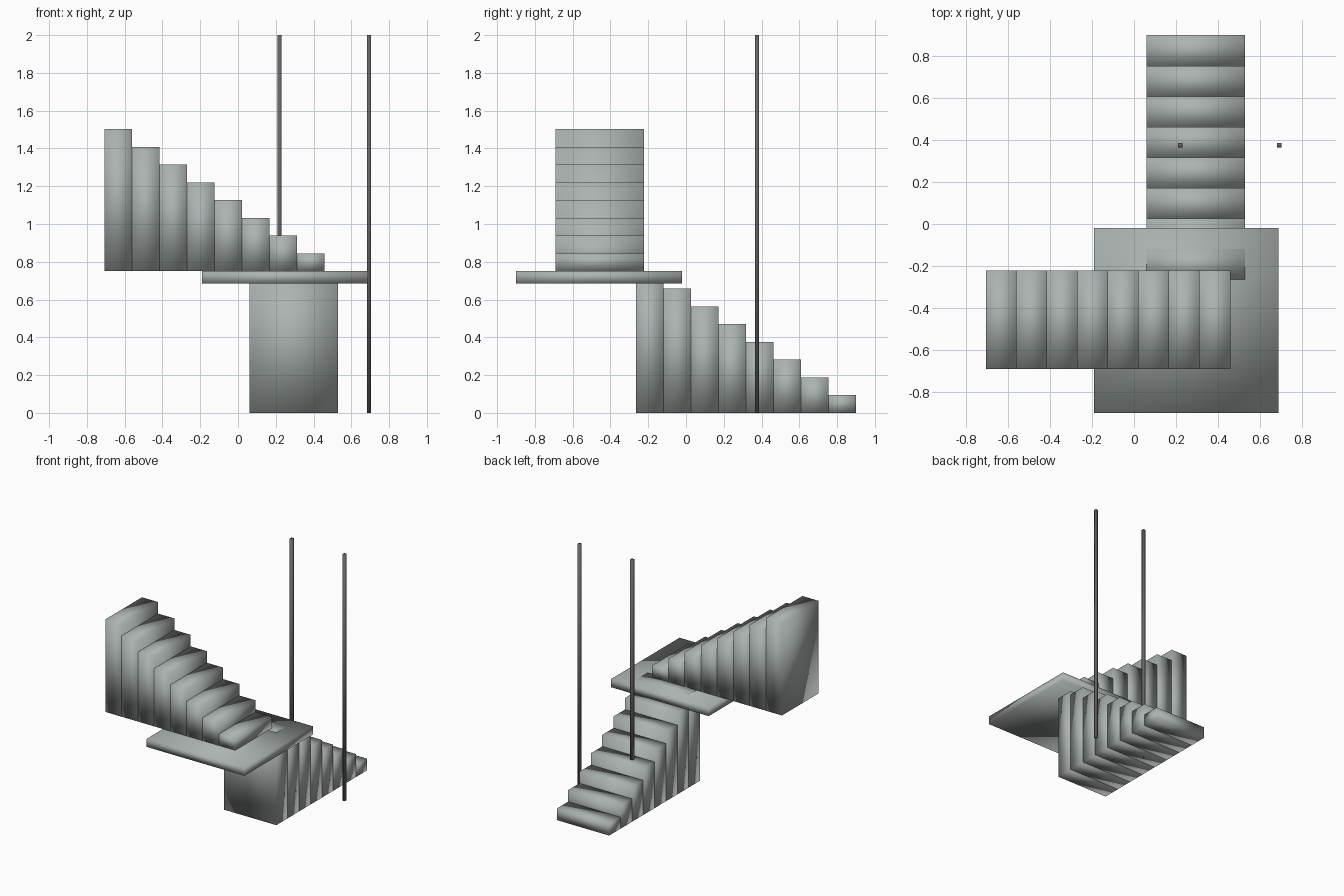
import bpy

cube = bpy.data.objects.get("Cube")
if cube:
    bpy.data.objects.remove(cube, do_unlink=True)


def material(name, colour):
    mat = bpy.data.materials.new(name)
    mat.use_nodes = True
    mat.diffuse_color = colour
    mat.node_tree.nodes["Principled BSDF"].inputs["Base Color"].default_value = colour
    return mat


stone = material("stone_grey", (0.41, 0.45, 0.44, 1))
iron = material("dark_iron", (0.13, 0.13, 0.135, 1))


def box(name, low, high, mat):
    """Softly shaded box between two corners."""
    centre = [(a + b) / 2 for a, b in zip(low, high)]
    bpy.ops.mesh.primitive_cube_add(size=1, location=centre)
    obj = bpy.context.object
    obj.name = name
    obj.scale = [b - a for a, b in zip(low, high)]
    bpy.ops.object.transform_apply(location=False, rotation=False, scale=True)
    bpy.ops.object.shade_smooth()
    obj.data.materials.append(mat)


STEPS = 8
TREAD = 0.1457
RISE = 0.0939
flight_top = STEPS * RISE

# Two flights: the lower climbs toward the front, the upper toward the right
for i in range(STEPS):
    height = (i + 1) * RISE
    back = 0.9 - i * TREAD
    box(f"lower_step_{i + 1}", (0.06, back - TREAD, 0), (0.53, back, height), stone)
    side = 0.459 - i * TREAD
    box(f"upper_step_{i + 1}", (side - TREAD, -0.692, flight_top),
        (side, -0.222, flight_top + height), stone)

# Landing slab, a hair below the top step of the lower flight
box("landing", (-0.19, -0.9, 0.685), (0.688, -0.02, flight_top - 0.0005), stone)

# Tall square posts beside the lower flight
for name, x in (("right_post", 0.22), ("left_post", 0.693)):
    box(name, (x - 0.011, 0.365, 0), (x + 0.011, 0.387, 2), iron)
